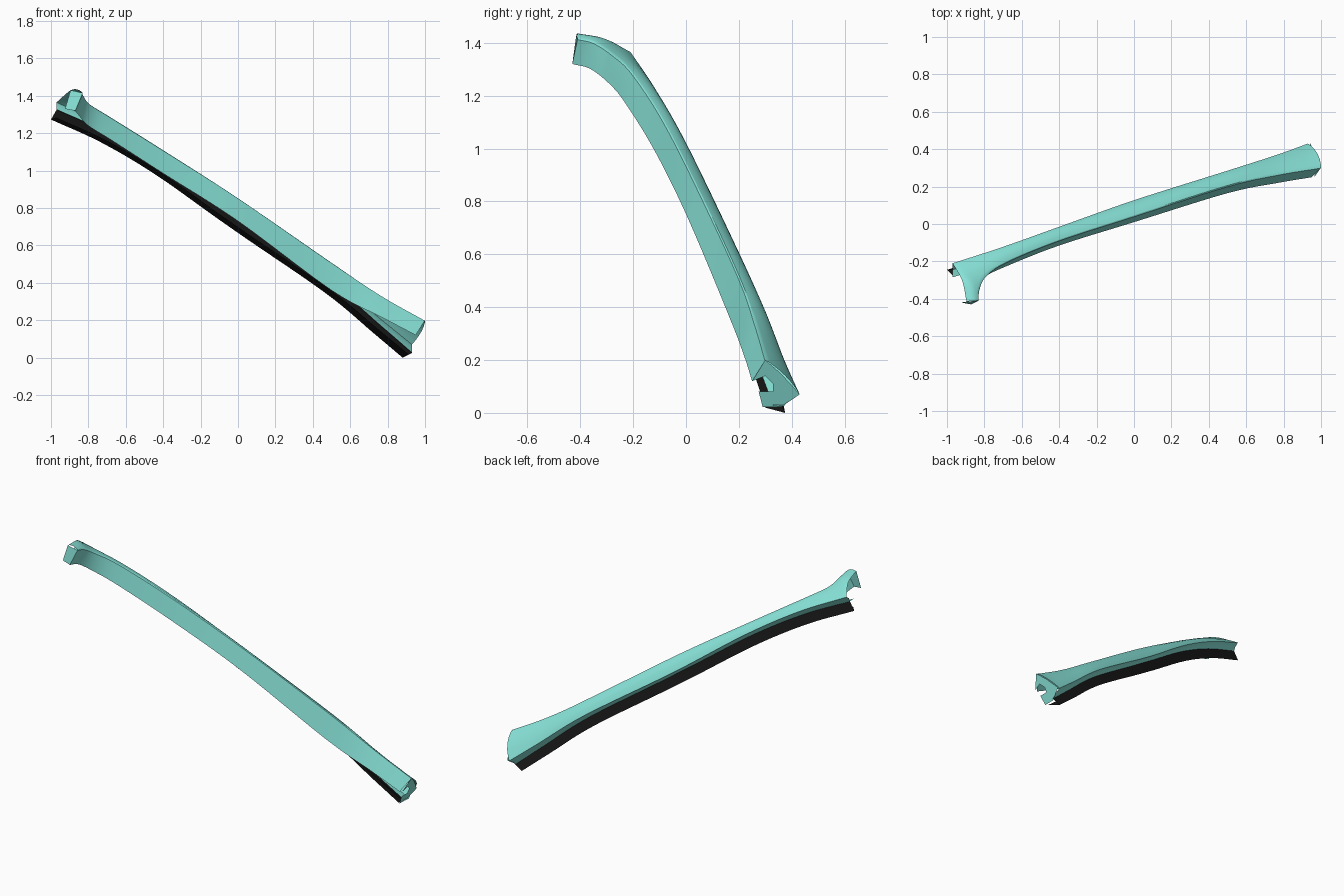
import bpy
from mathutils import Vector as V

if "Cube" in bpy.data.objects:
    bpy.data.objects.remove(bpy.data.objects["Cube"])

def material(name, col):
    m = bpy.data.materials.new(name)
    m.diffuse_color = col
    m.use_nodes = True
    m.node_tree.nodes["Principled BSDF"].inputs["Base Color"].default_value = m.diffuse_color
    return m

TEAL = material("teal", (0.25, 0.78, 0.70, 1))
BLACK = material("black", (0.01, 0.01, 0.01, 1))
STEPS = 6

def spline(pts, steps=STEPS):
    """Catmull-Rom resampling through every point."""
    p = [V(q) for q in pts]
    p = [p[0] * 2 - p[1]] + p + [p[-1] * 2 - p[-2]]
    out = []
    for i in range(1, len(p) - 2):
        a, b, c, d = p[i - 1:i + 3]
        for s in range(steps):
            t = s / steps
            out.append(0.5 * (2 * b + (c - a) * t + (2 * a - 5 * b + 4 * c - d) * t * t
                              + (3 * b - a - 3 * c + d) * t ** 3))
    return out + [p[-2]]

def make(name, verts, faces, mat):
    me = bpy.data.meshes.new(name)
    me.from_pydata(verts, [], faces)
    me.materials.append(mat)
    ob = bpy.data.objects.new(name, me)
    bpy.context.collection.objects.link(ob)
    bpy.ops.object.select_all(action='DESELECT')
    ob.select_set(True)
    bpy.context.view_layer.objects.active = ob
    bpy.ops.object.shade_smooth_by_angle(angle=0.5)
    return ob

def loft(name, sections, mat):
    n = len(sections[0])
    verts = [p for s in sections for p in s]
    faces = [(i * n + j, i * n + j + 1, (i + 1) * n + j + 1, (i + 1) * n + j)
             for i in range(len(sections) - 1) for j in range(n - 1)]
    return make(name, verts, faces, mat)

def blend(u, a, b, c):
    a, b, c = V(a), V(b), V(c)
    return a.lerp(b, u * 2) if u < 0.5 else b.lerp(c, u * 2 - 1)

# Rails: inner lower edge, crest, outer edge (hooked upper end to lower end)
inner = [(-.87, -.43, 1.32), (-.855, -.36, 1.30), (-.80, -.285, 1.24), (-.68, -.225, 1.165),
         (-.4, -.115, .985), (0, .01, .73), (.5, .165, .36), (.77, .22, .215), (.95, .25, .12)]
crest = [(-.83, -.41, 1.415), (-.825, -.35, 1.40), (-.79, -.28, 1.355), (-.68, -.205, 1.285),
         (-.4, -.09, 1.11), (0, .04, .855), (.5, .20, .51), (.77, .262, .33), (1, .30, .20)]
outer = [(-.895, -.415, 1.43), (-.92, -.30, 1.41), (-.97, -.21, 1.365), (-.70, -.122, 1.235),
         (-.4, -.015, 1.05), (0, .127, .76), (.5, .285, .42), (.77, .372, .2), (.93, .43, .07)]
A, B = spline(inner), spline(crest)
C = spline(outer[:3]) + spline(outer[2:])[1:]

# Main cover: side face, softened crest, slightly domed top
sections = []
for a, b, c in zip(A, B, C):
    nrm = (c - b).cross(b - a).cross(c - b).normalized()
    if nrm.z < 0:
        nrm = -nrm
    row = [a, a.lerp(b, .5), a.lerp(b, .91), a.lerp(b, .97)]
    for t in (.05, .12, .3, .5, .7, .87, 1):
        row.append(b.lerp(c, t) + nrm * (.05 * t * (1 - t)))
    sections.append(row)
for p, t in zip(sections[-1][4:], (.05, .12, .3, .5, .7, .87, 1)):
    p.x += .05 * t * (1 - t)
loft("pillar_cover", sections, TEAL)

# Return flange and folded seal below the outer edge
flange, seal = [], []
edge = C[2 * STEPS:]
for i, c in enumerate(edge):
    u = i / (len(edge) - 1)
    d = c + blend(u, (0, -.035, -.04), (0, -.04, -.02), (0, -.06, -.045))
    e = d + blend(u, (-.03, 0, -.052), (-.03, 0, -.052), (-.05, .005, -.025))
    f = e + blend(u, (.03, -.03, .01), (.03, -.04, .01), (.03, -.075, .02))
    mid = c.lerp(d, .5) + V((0, -.006, .004))
    flange.append([c, mid, d, d + V((0, -.04, .003))])
    seal.append([d, e, f])
loft("return_flange", flange, TEAL)
loft("seal_strip", seal, BLACK)

# Lower end cap with its side notch
outline = [(.30, .20), (.355, .153), (.40, .105), (.43, .07), (.36, .022), (.29, .022),
           (.275, .08), (.33, .08), (.33, .11), (.30, .14), (.25, .12)]
cap = [(.92 + .44 * (z - .02), y, z) for y, z in outline]
make("lower_end_cap", cap, [tuple(range(len(cap)))], TEAL)

# Upper hook end cap
make("upper_end_cap", [A[0], B[0], C[0], (-.925, -.42, 1.33)], [(0, 1, 2, 3)], TEAL)
